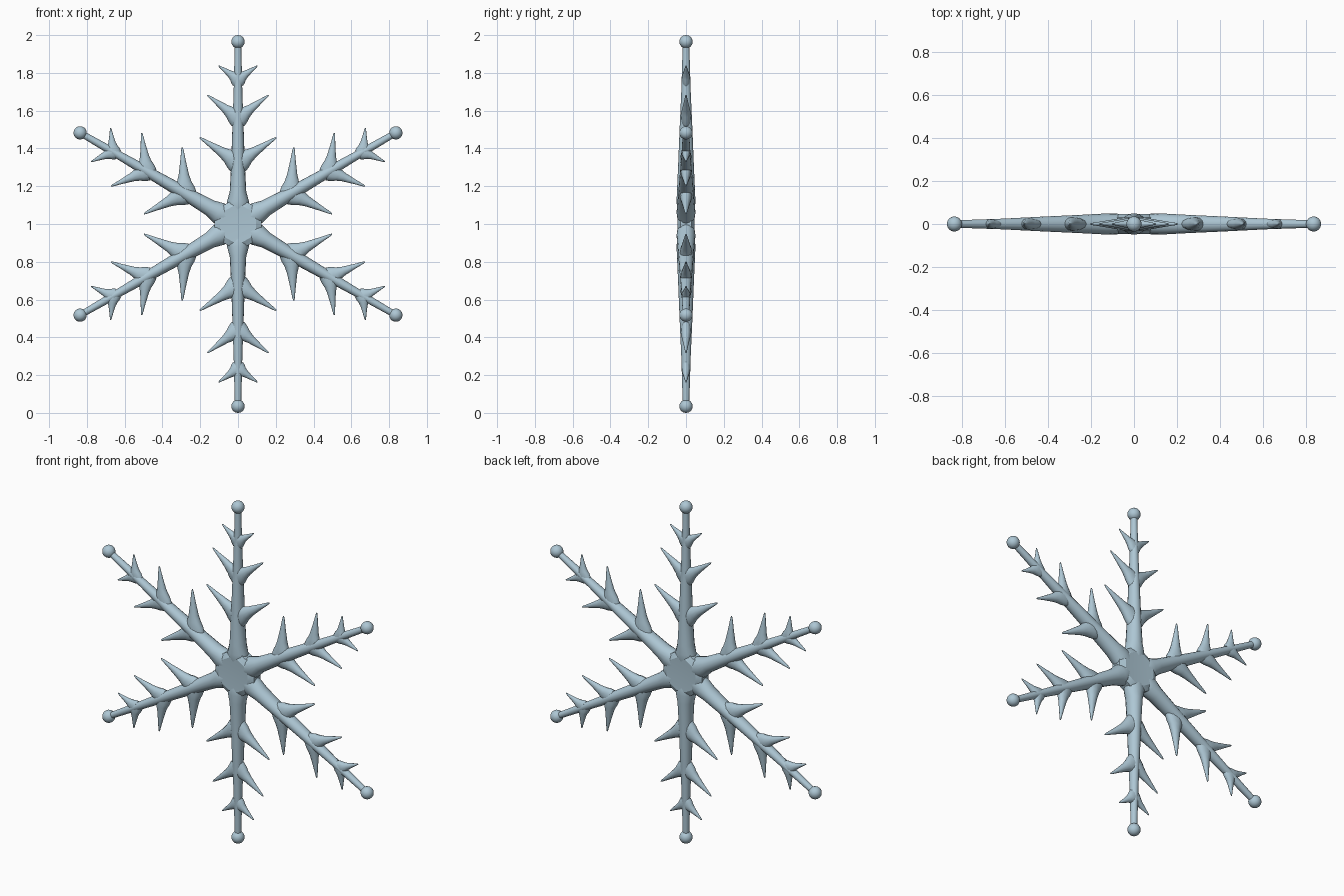
import bpy, bmesh
from math import pi, sin, cos, radians
from mathutils import Vector, Matrix

if "Cube" in bpy.data.objects:
    bpy.data.objects.remove(bpy.data.objects["Cube"])

ice = bpy.data.materials.new("pale_ice_blue")
ice.use_nodes = True
colour = (0.42, 0.57, 0.66, 1)
ice.diffuse_color = colour
ice.node_tree.nodes["Principled BSDF"].inputs["Base Color"].default_value = colour

CENTRE = Matrix.Translation((0, 0, 1))
BALL_R = 0.035


def add_object(name, bm, angle=0, sharp=40):
    """Turn a bmesh, drawn around the flake centre, into a smooth object."""
    bmesh.ops.recalc_face_normals(bm, faces=bm.faces)
    mesh = bpy.data.meshes.new(name)
    bm.to_mesh(mesh)
    bm.free()
    mesh.materials.append(ice)
    obj = bpy.data.objects.new(name, mesh)
    bpy.context.collection.objects.link(obj)
    obj.matrix_world = CENTRE @ Matrix.Rotation(angle, 4, 'Y')
    bpy.ops.object.select_all(action='DESELECT')
    obj.select_set(True)
    bpy.context.view_layer.objects.active = obj
    bpy.ops.object.shade_smooth_by_angle(angle=radians(sharp))
    return obj


def loft(bm, start, end, profile, sides=16):
    """Elliptical tube; profile holds (fraction, half width, half depth)."""
    start, end = Vector(start), Vector(end)
    depth = Vector((0, 1, 0))
    width = (end - start).normalized().cross(depth)
    rings = []
    for f, w, d in profile:
        mid = start.lerp(end, f)
        rings.append([bm.verts.new(mid + width * w * cos(a) + depth * d * sin(a))
                      for a in (2 * pi * i / sides for i in range(sides))])
    for low, high in zip(rings, rings[1:]):
        for i in range(sides):
            j = (i + 1) % sides
            bm.faces.new((low[i], low[j], high[j], high[i]))
    bm.faces.new(rings[0])
    bm.faces.new(rings[-1])


# Hub: a hexagonal plate with blunt corners between the arms, dished in the middle
bm = bmesh.new()
outline = [radians(60 * k + s * 14) for k in range(6) for s in (-1, 1)]
plate = bm.faces.new([bm.verts.new((0.128 * cos(a), -0.03, 0.128 * sin(a))) for a in outline])
solid = bmesh.ops.extrude_face_region(bm, geom=[plate])
bmesh.ops.translate(bm, vec=(0, 0.06, 0),
                    verts=[v for v in solid["geom"] if isinstance(v, bmesh.types.BMVert)])
caps = [f for f in bm.faces if len(f.verts) == 12]
bmesh.ops.inset_individual(bm, faces=caps, thickness=0.03)
for face in [f for f in bm.faces if len(f.verts) == 12]:
    side = 1 if face.calc_center_median().y > 0 else -1
    for v in face.verts:
        v.co.y = side * 0.046
    centre = bmesh.ops.poke(bm, faces=[face])["verts"][0]
    centre.co.y = side * 0.042
add_object("hub", bm, sharp=30)

# Arm: distance from the centre, half width, half depth
ARM = [(0.03, 0.03, 0.036), (0.09, 0.062, 0.048), (0.12, 0.058, 0.050),
       (0.17, 0.044, 0.048), (0.3, 0.037, 0.042), (0.5, 0.030, 0.034),
       (0.7, 0.023, 0.025), (0.96, 0.017, 0.017)]

# Spikes: root height, tip across, tip height, half width, half depth at the root
SPIKES = [("inner", 0.325, 0.203, 0.458, 0.042, 0.032),
          ("middle", 0.56, 0.163, 0.683, 0.036, 0.027),
          ("outer", 0.765, 0.103, 0.838, 0.029, 0.022)]
TAPER = [(0, 1.5, 1), (0.14, 1.25, 1), (0.25, 0.92, 0.93), (0.4, 0.66, 0.75),
         (0.7, 0.36, 0.42), (0.96, 0.14, 0.16), (1, 0.06, 0.06)]

for n in range(6):
    angle = n * pi / 3
    bm = bmesh.new()
    loft(bm, (0, 0, 0), (0, 0, 1), ARM)
    add_object(f"arm_{n + 1}", bm, angle)

    for label, root, across, tip, w, d in SPIKES:
        bm = bmesh.new()
        for s in (-1, 1):
            loft(bm, (0, 0, root), (s * across, 0, tip),
                 [(f, w * a, d * b) for f, a, b in TAPER], 12)
        add_object(f"{label}_spikes_{n + 1}", bm, angle, 60)

    bm = bmesh.new()
    bmesh.ops.create_uvsphere(bm, u_segments=24, v_segments=14, radius=BALL_R,
                              matrix=Matrix.Translation((0, 0, 1 - BALL_R)))
    add_object(f"tip_ball_{n + 1}", bm, angle)
